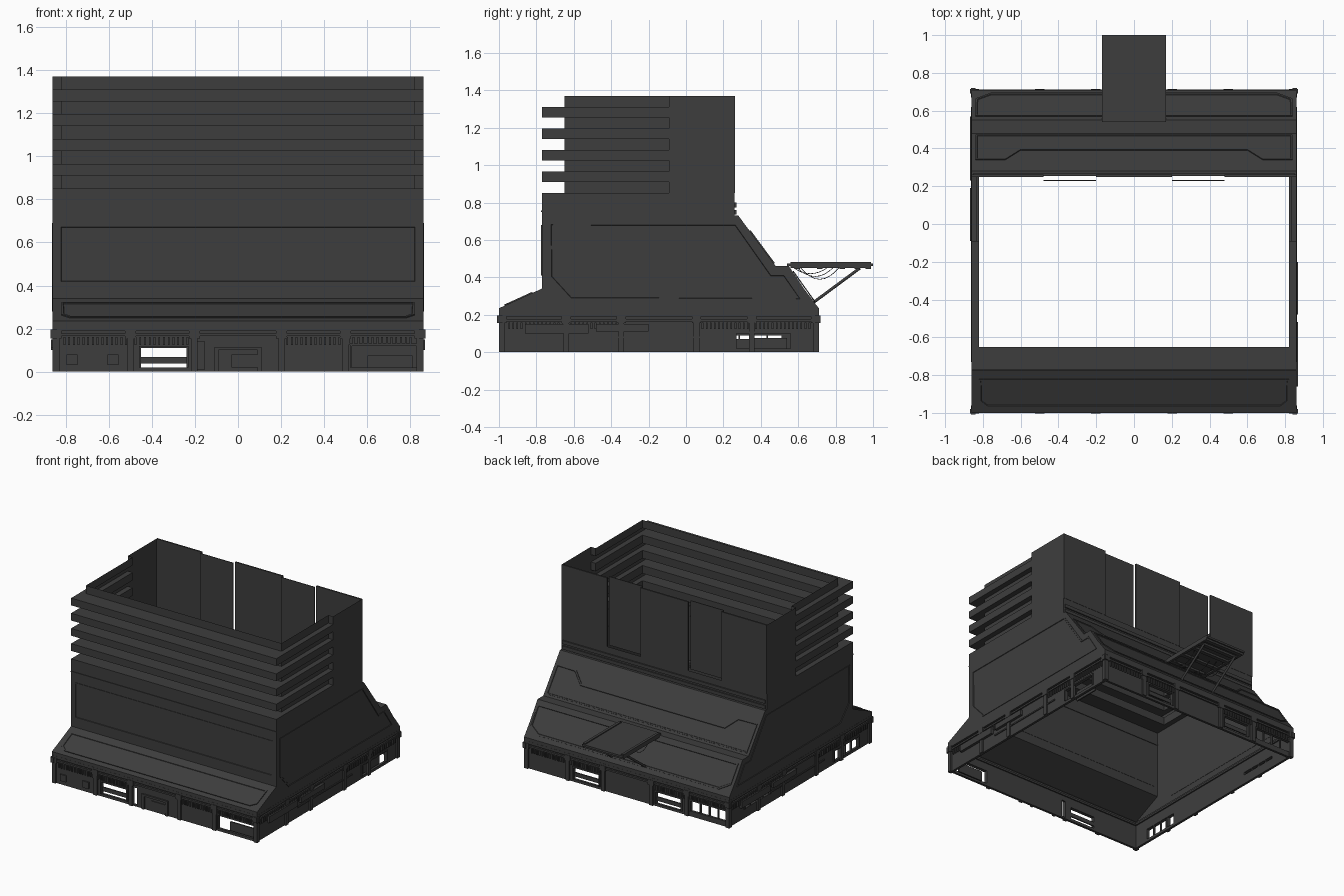
import bpy
import bmesh
from mathutils import Vector

cube = bpy.data.objects.get("Cube")
if cube:
    bpy.data.objects.remove(cube)

GREY = (0.048, 0.048, 0.048, 1)
mat = bpy.data.materials.new("charcoal")
mat.use_nodes = True
mat.diffuse_color = GREY
bsdf = next(n for n in mat.node_tree.nodes if n.type == 'BSDF_PRINCIPLED')
bsdf.inputs["Base Color"].default_value = GREY
bsdf.inputs["Roughness"].default_value = 0.8

HALF, FRONT, BACK = 0.86, -1.0, 0.71


def finish(bm, name):
    mesh = bpy.data.meshes.new(name)
    bm.to_mesh(mesh)
    bm.free()
    mesh.materials.append(mat)
    ob = bpy.data.objects.new(name, mesh)
    bpy.context.collection.objects.link(ob)
    return ob


def add_box(bm, a, b):
    a, b = Vector(a), Vector(b)
    verts = bmesh.ops.create_cube(bm, size=1)["verts"]
    for v in verts:
        v.co = (a + b) / 2 + Vector(v.co[i] * abs(b[i] - a[i]) for i in range(3))


def boxes(name, pairs):
    bm = bmesh.new()
    for a, b in pairs:
        add_box(bm, a, b)
    return finish(bm, name)


def plate(name, pts, out):
    """Raised plate with a rim and a slightly sunken middle."""
    bm = bmesh.new()
    face = bm.faces.new([bm.verts.new(p) for p in pts])
    face.normal_update()
    out = Vector(out)
    if face.normal.dot(out) < 0:
        face.normal_flip()
    n = face.normal.copy()
    top = bmesh.ops.extrude_face_region(bm, geom=[face])["geom"]
    bmesh.ops.translate(bm, vec=n * 0.006,
                        verts=[g for g in top if isinstance(g, bmesh.types.BMVert)])
    cap = [g for g in top if isinstance(g, bmesh.types.BMFace)]
    bmesh.ops.inset_individual(bm, faces=cap, thickness=0.012, depth=0)
    bmesh.ops.inset_individual(bm, faces=cap, thickness=0.003, depth=-0.004)
    return finish(bm, name)


# Hollow shell: stacked outlines of (z, half width in front part, front y, back y)
levels = [(0.19, HALF, FRONT, BACK), (0.235, HALF, FRONT, BACK),
          (0.34, HALF, -0.77, 0.63), (0.46, HALF, -0.77, 0.55),
          (0.46, HALF, -0.77, 0.48), (0.73, HALF, -0.77, 0.28),
          (0.73, HALF, -0.77, 0.26), (0.85, HALF, -0.77, 0.26),
          (0.85, 0.82, -0.65, 0.26)]
for i in range(4):
    z = 0.91 + i * 0.115
    for h, wide in ((z, 0), (z, 1), (z + 0.055, 1), (z + 0.055, 0)):
        levels.append((h, HALF if wide else 0.82, -0.77 if wide else -0.65, 0.26))
levels.append((1.37, 0.82, -0.65, 0.26))

bm = bmesh.new()
loops = []
for z, w, yf, yb in levels:
    half = [(w, yf), (w, -0.09), (HALF, -0.09), (HALF, yb)]
    ring = half + [(-x, y) for x, y in reversed(half)]
    loops.append([bm.verts.new((x, y, z)) for x, y in ring])
for k, (lo, hi) in enumerate(zip(loops, loops[1:])):
    for i in range(8):
        if i == 3 and levels[k][0] >= 0.85:   # back is built with openings
            continue
        j = (i + 1) % 8
        bm.faces.new((lo[i], lo[j], hi[j], hi[i]))
bmesh.ops.remove_doubles(bm, verts=bm.verts, dist=0.0005)
bmesh.ops.dissolve_degenerate(bm, edges=bm.edges, dist=0.0005)
bmesh.ops.recalc_face_normals(bm, faces=bm.faces)
finish(bm, "building_shell")

# Upper back wall with two tall openings and recessed panels behind them
boxes("back_wall", [((a, 0.25, 0.85), (b, 0.262, 1.37))
                    for a, b in ((-HALF, -0.48), (-0.2, 0.2), (0.48, HALF))])
boxes("back_recessed_panels", [((s * 0.2, 0.228, 0.85), (s * 0.48, 0.234, 1.37))
                               for s in (-1, 1)])
boxes("back_ledge_trim", [((-0.85, 0.255, z), (0.85, 0.27, z + 0.025))
                          for z in (0.735, 0.775)])

# Wall plates
side = [(-0.73, 0.69), (0.27, 0.69), (0.46, 0.42), (0.53, 0.42),
        (0.62, 0.28), (-0.62, 0.28), (-0.73, 0.40)]
trim = [(-0.77, 0.755), (-0.4, 0.755), (-0.27, 0.79), (-0.24, 0.775), (0, 0.775),
        (0, 0.77), (-0.23, 0.77), (-0.27, 0.78), (-0.4, 0.748), (-0.77, 0.748)]
for s, label in ((1, "left"), (-1, "right")):
    plate(label + "_side_plate", [(s * 0.858, y, z) for y, z in side], (s, 0, 0))
    bm = bmesh.new()
    bm.faces.new([bm.verts.new((s * 0.862, y, z)) for y, z in trim])
    finish(bm, label + "_side_trim")
plate("front_plate", [(x, -0.768, z) for x, z in
                      ((-0.83, 0.41), (0.83, 0.41), (0.83, 0.68), (-0.83, 0.68))], (0, -1, 0))
boxes("front_trim", [((-HALF, -0.775, 0.75), (HALF, -0.765, 0.758))])


def slope_plate(name, outline, y0, z0, y1, z1, out):
    full = outline + [(-x, y) for x, y in reversed(outline)]
    plate(name, [(x, y, z0 + (z1 - z0) * (y - y0) / (y1 - y0)) for x, y in full], out)


slope_plate("front_skirt_plate", [(0.78, -0.97), (0.82, -0.94), (0.82, -0.82)],
            FRONT, 0.235, -0.77, 0.34, (0, -1, 1))
slope_plate("upper_back_plate", [(0.6, 0.39), (0.68, 0.34), (0.84, 0.34), (0.84, 0.47)],
            0.28, 0.73, 0.48, 0.46, (0, 1, 1))
slope_plate("lower_back_plate", [(0.84, 0.57), (0.84, 0.66), (0.76, 0.69)],
            0.55, 0.46, BACK, 0.235, (0, 1, 1))

# Ground floor: each wall is (start, end, mapping along/outward to x and y, openings)
walls = {
    "front": (-HALF, HALF, lambda u, d: (u, FRONT - d),
              [(-0.45, -0.24, 0.02, 0.11), (-0.19, -0.155, 0.01, 0.14), (0.53, 0.83, 0.02, 0.12)]),
    "back": (-HALF, HALF, lambda u, d: (u, BACK + d),
             [(-0.83, -0.53, 0.04, 0.12), (-0.45, -0.24, 0.02, 0.11), (0.24, 0.45, 0.02, 0.11)]),
    "left": (FRONT, BACK, lambda u, d: (HALF + d, u),
             [(-0.4, -0.3, 0.12, 0.14), (0.27, 0.56, 0.02, 0.1)]),
    "right": (FRONT, BACK, lambda u, d: (-HALF - d, u),
              [(-0.85, -0.56, 0.02, 0.1), (0.21, 0.51, 0.07, 0.09)]),
}
for name, (start, end, at, holes) in walls.items():
    def span(u0, u1, d0, d1, z0, z1):
        return (*at(u0, d0), z0), (*at(u1, d1), z1)

    parts, u = [], start
    for a, b, z0, z1 in holes:
        parts += [span(u, a, -0.03, -0.012, 0, 0.18),
                  span(a, b, -0.03, -0.012, 0, z0),
                  span(a, b, -0.03, -0.012, z1, 0.18)]
        u = b
    parts.append(span(u, end, -0.03, -0.012, 0, 0.18))
    boxes(name + "_base_wall", parts)

    # Frames, crossbars and mullions in the openings
    frames = []
    for a, b, z0, z1 in holes:
        if b - a < 0.15:
            continue
        frames += [span(a - 0.01, b + 0.01, -0.015, -0.004, z1, z1 + 0.01),
                   span(a - 0.01, a, -0.015, -0.004, z0, z1),
                   span(b, b + 0.01, -0.015, -0.004, z0, z1)]
        if b - a < 0.25:
            frames.append(span(a, b, -0.03, -0.02, 0.038, 0.068))
        elif name in ("front", "left"):
            frames.append(span(a + 0.07, b - 0.02, -0.06, -0.05, 0, 0.075))
        else:
            frames += [span(a + k * (b - a) / 4 - 0.004, a + k * (b - a) / 4 + 0.004,
                            -0.03, -0.015, z0, z1) for k in (1, 2, 3)]
    boxes(name + "_opening_frames", frames)

    # Pillars and vent slats
    mid, reach = (start + end) / 2, (end - start) / 2
    posts = [mid + s * f * reach for f in (0.235, 0.58, 0.982) for s in (-1, 1)]
    boxes(name + "_pillars", [span(p - 0.015, p + 0.015, -0.02, 0, 0, 0.165) for p in posts]
          + [span(p - 0.025, p + 0.025, -0.02, 0.004, 0.155, 0.195) for p in posts])
    slats = [start + 0.05 + k * 0.022 for k in range(int((end - start - 0.08) / 0.022))]
    boxes(name + "_vent_slats", [span(p, p + 0.009, -0.015, -0.002, 0.125, 0.16) for p in slats
                                 if 0.25 < abs(p - mid) / reach])
    # Cornice lip above the ground floor
    boxes(name + "_cornice", [span(start, end, -0.03, -0.001, 0.165, 0.178),
                              span(start, end, -0.04, -0.014, 0.178, 0.192),
                              span(start, end, -0.03, 0.001, 0.19, 0.21)])

# Entrance and small wall fittings
boxes("front_entrance", [((-0.11, -1.0, 0.10), (0.11, -0.98, 0.115)),
                         ((-0.11, -1.0, 0), (-0.09, -0.98, 0.10)),
                         ((0.09, -1.0, 0), (0.11, -0.98, 0.10)),
                         ((-0.03, -0.995, 0.02), (0.09, -0.985, 0.08))])
boxes("front_small_windows", [((x - 0.025, -0.998, 0.03), (x + 0.025, -0.985, 0.08))
                              for x in (-0.77, -0.58)])
cy = (FRONT + BACK) / 2
signs = []
for s in (1, -1):
    for a, b, z0, z1 in ((-0.86, -0.52, 0.1, 0.15), (-0.48, -0.2, 0.11, 0.15)):
        signs.append(((s * 0.84, cy + s * (a - cy), z0), (s * 0.868, cy + s * (b - cy), z1)))
    signs.append(((s * 0.84, cy + s * (-0.5 - cy), 0.075), (s * 0.855, cy + s * (0.15 - cy), 0.085)))
boxes("side_signs", signs)

# Rear landing platform with raised rim, ribs and braces
boxes("platform_deck", [((-0.17, 0.54, 0.46), (0.17, 1.0, 0.475))])
boxes("platform_ribs", [((-0.165, y, 0.445), (0.165, y + 0.03, 0.462))
                        for y in (0.58, 0.7, 0.82, 0.9, 0.96)]
      + [((s * 0.15, 0.56, 0.45), (s * 0.17, 0.99, 0.482)) for s in (-1, 1)])


def tube(name, pts, radius):
    data = bpy.data.curves.new(name, 'CURVE')
    data.dimensions = '3D'
    data.bevel_depth = radius
    data.bevel_resolution = 1
    sp = data.splines.new('POLY')
    sp.points.add(len(pts) - 1)
    for p, co in zip(sp.points, pts):
        p.co = (*co, 1)
    data.materials.append(mat)
    bpy.context.collection.objects.link(bpy.data.objects.new(name, data))


for s, label in ((1, "left"), (-1, "right")):
    tube(label + "_brace", [(s * 0.14, 0.68, 0.265), (s * 0.14, 0.93, 0.45)], 0.009)
    for k in range(3):
        sag, y0, y1 = 0.035 + 0.015 * k, 0.57 + 0.02 * k, 0.76 + 0.03 * k
        tube(label + "_cable", [(s * (0.05 + 0.04 * k), y0 + (y1 - y0) * t / 8,
                                 0.455 - sag * (1 - (t / 4 - 1) ** 2)) for t in range(9)], 0.002)
